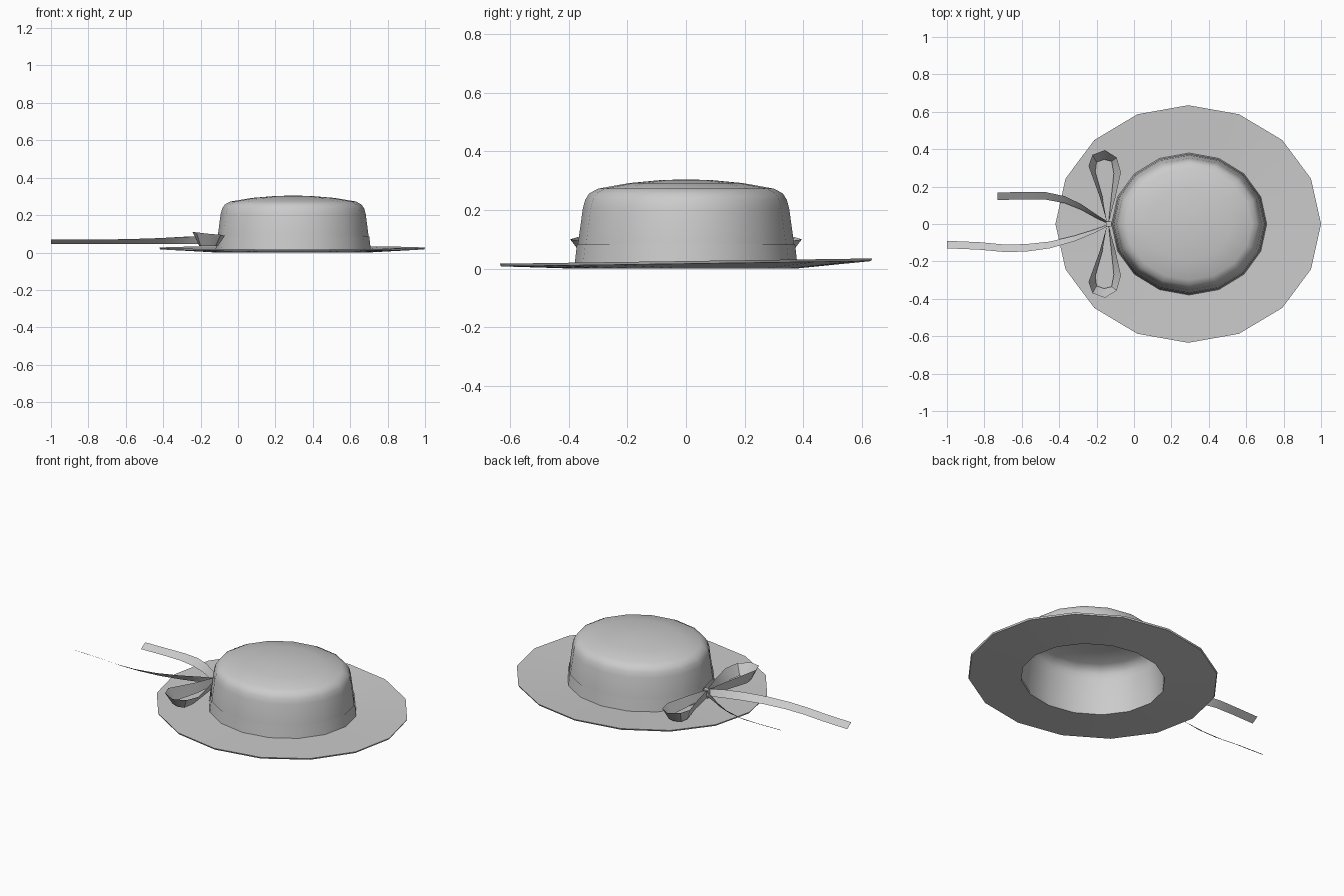
import bpy
from math import sin, cos, pi, radians

if "Cube" in bpy.data.objects:
    bpy.data.objects.remove(bpy.data.objects["Cube"])

SIDES = 16


def add_mesh(name, verts, faces, smooth=True):
    mesh = bpy.data.meshes.new(name)
    mesh.from_pydata(verts, [], faces)
    mesh.update()
    obj = bpy.data.objects.new(name, mesh)
    bpy.context.collection.objects.link(obj)
    bpy.ops.object.select_all(action='DESELECT')
    obj.select_set(True)
    bpy.context.view_layer.objects.active = obj
    if smooth:
        bpy.ops.object.shade_smooth_by_angle(angle=radians(40))
    return obj


def lathe(name, rings, cx, apex=None, closed=False):
    """Elliptical rings (rx, ry, z, lean), lean raises the back and lowers the front."""
    verts = []
    for rx, ry, z, lean in rings:
        for i in range(SIDES):
            a = 2 * pi * i / SIDES
            verts.append((cx + rx * cos(a), ry * sin(a), z + lean * sin(a)))
    n = len(rings)
    faces = []
    for r in range(n if closed else n - 1):
        s = (r + 1) % n
        for i in range(SIDES):
            j = (i + 1) % SIDES
            faces.append((r * SIDES + i, r * SIDES + j, s * SIDES + j, s * SIDES + i))
    if apex is not None:
        verts.append((cx, 0, apex))
        base = (n - 1) * SIDES
        faces += [(base + i, base + (i + 1) % SIDES, len(verts) - 1) for i in range(SIDES)]
    return add_mesh(name, verts, faces)


def ribbon(name, high, low, side=1):
    """Strip between an upper and a lower edge; side mirrors it across y."""
    verts = [(x, y * side, z) for x, y, z in high + low]
    n = len(high)
    faces = [(i, i + 1, n + i + 1, n + i) for i in range(n - 1)]
    return add_mesh(name, verts, faces)


# Crown: open shell with rounded shoulder and slightly domed top
lathe("crown", [(0.408, 0.373, 0.012, 0), (0.403, 0.368, 0.09, 0),
                (0.388, 0.352, 0.205, 0), (0.380, 0.344, 0.235, 0),
                (0.365, 0.330, 0.257, 0), (0.335, 0.300, 0.273, 0),
                (0.22, 0.195, 0.292, 0), (0.10, 0.09, 0.302, 0)], 0.295, apex=0.305)

# Brim: thin, gently dished plate with an open centre
lathe("brim", [(0.405, 0.37, 0.016, 0), (0.71, 0.635, 0.026, 0.009),
               (0.706, 0.631, 0.017, 0.009), (0.405, 0.37, 0.0, 0)], 0.29, closed=True)

# Band around the foot of the crown
lathe("hat_band", [(0.415, 0.380, 0.014, 0), (0.407, 0.372, 0.085, 0)], 0.295)

# Bow loops, flaring towards the top
loop_high = [(-0.145, 0.01, 0.085), (-0.185, 0.15, 0.095), (-0.243, 0.31, 0.11),
             (-0.222, 0.37, 0.108), (-0.155, 0.395, 0.10), (-0.092, 0.355, 0.095),
             (-0.07, 0.275, 0.09), (-0.10, 0.14, 0.088), (-0.136, 0.01, 0.085)]
loop_low = [(-0.145, 0.01, 0.04), (-0.17, 0.15, 0.037), (-0.207, 0.28, 0.035),
            (-0.20, 0.33, 0.035), (-0.16, 0.345, 0.035), (-0.12, 0.335, 0.035),
            (-0.108, 0.27, 0.035), (-0.122, 0.14, 0.037), (-0.136, 0.01, 0.04)]
ribbon("bow_loop_back", loop_high, loop_low, 1)
ribbon("bow_loop_front", loop_high, loop_low, -1)


# Trailing ribbon ends: (x, y, width in plan, height of upper edge)
def tail(name, path, side):
    high = [(x, y + w / 2, z) for x, y, w, z in path]
    low = [(x, y - w / 2, 0.045) for x, y, w, z in path]
    ribbon(name, high, low, side)


tail("ribbon_tail_back", [(-0.14, 0.008, 0.01, 0.085), (-0.20, 0.04, 0.02, 0.087),
                          (-0.28, 0.09, 0.03, 0.085), (-0.37, 0.13, 0.038, 0.08),
                          (-0.47, 0.15, 0.04, 0.073), (-0.58, 0.152, 0.04, 0.07),
                          (-0.73, 0.148, 0.04, 0.07)], 1)
tail("ribbon_tail_front", [(-0.14, 0.008, 0.01, 0.085), (-0.22, 0.042, 0.02, 0.086),
                           (-0.32, 0.078, 0.03, 0.082), (-0.45, 0.112, 0.036, 0.076),
                           (-0.58, 0.128, 0.04, 0.072), (-0.70, 0.129, 0.04, 0.07),
                           (-0.83, 0.117, 0.04, 0.07), (-1.0, 0.11, 0.04, 0.07)], -1)

# Small knot holding the bow against the band
bpy.ops.mesh.primitive_cube_add(size=1, location=(-0.135, 0, 0.062))
knot = bpy.context.object
knot.name = "bow_knot"
knot.scale = (0.03, 0.026, 0.05)
